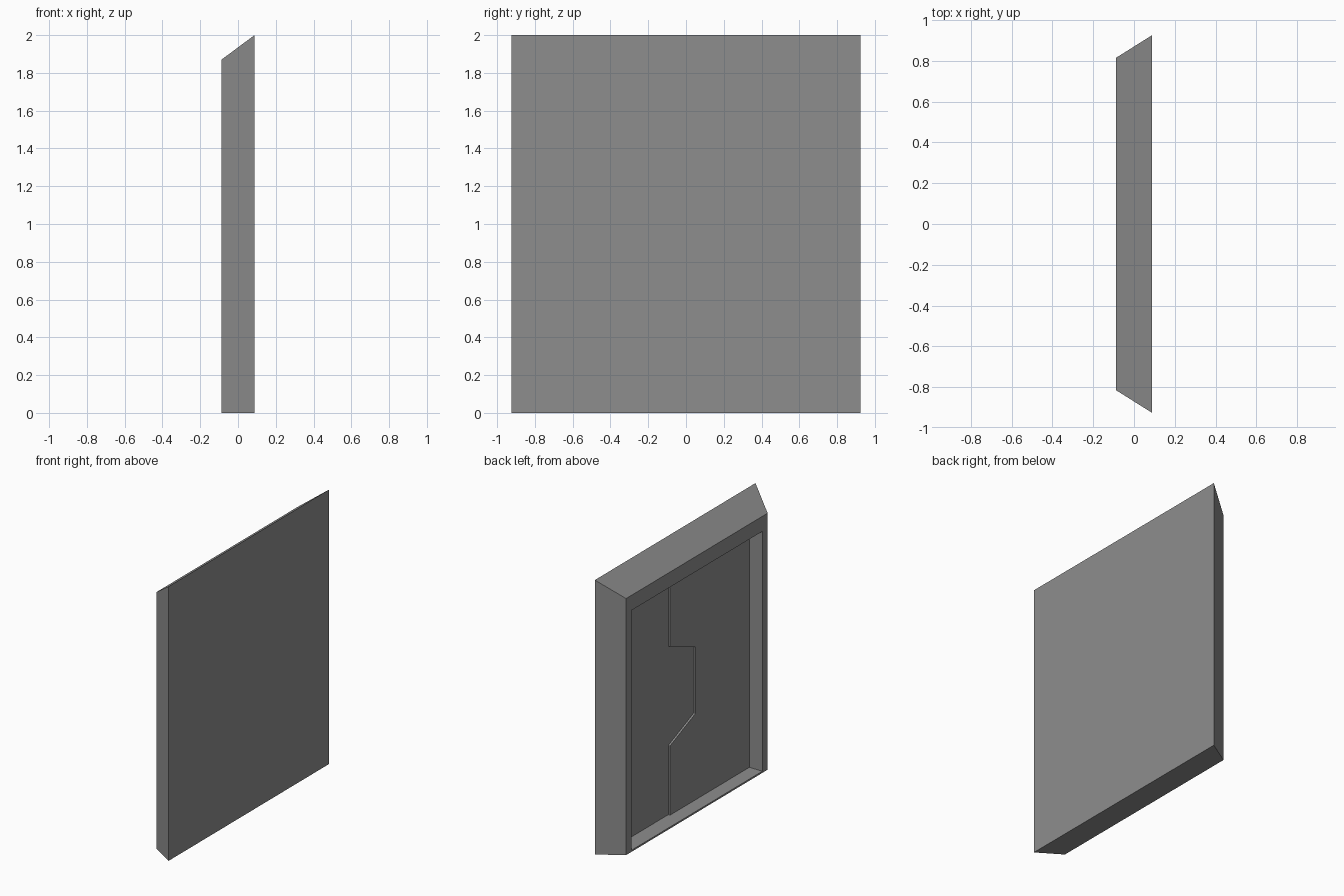
import bpy, bmesh

if "Cube" in bpy.data.objects:
    bpy.data.objects.remove(bpy.data.objects["Cube"])

X_BACK, X_FRONT = 0.0875, -0.0875
X_LEAF, STEP = 0.018, 0.014      # recess floor and overlap between leaves
HALF, Z0, Z1 = 0.755, 0.012, 1.76  # recess opening

gray = bpy.data.materials.new("plain_gray")
gray.diffuse_color = (0.27, 0.27, 0.27, 1)
gray.use_nodes = True
gray.node_tree.nodes["Principled BSDF"].inputs["Base Color"].default_value = gray.diffuse_color


def finish(name, bm):
    bmesh.ops.recalc_face_normals(bm, faces=bm.faces)
    me = bpy.data.meshes.new(name)
    bm.to_mesh(me)
    bm.free()
    me.materials.append(gray)
    ob = bpy.data.objects.new(name, me)
    bpy.context.collection.objects.link(ob)
    return ob


def ring(bm, x, half, z0, z1):
    return [bm.verts.new((x, y, z)) for y, z in
            ((-half, z0), (half, z0), (half, z1), (-half, z1))]


# Tapered frame: back plate, sloped sides, front border, recess walls
bm = bmesh.new()
rings = [ring(bm, X_BACK, 0.925, 0, 2.0),
         ring(bm, X_FRONT, 0.815, 0, 1.87),
         ring(bm, X_FRONT, HALF, Z0, Z1),
         ring(bm, X_LEAF + STEP, HALF, Z0, Z1)]
bm.faces.new(rings[0])
for a, b in zip(rings, rings[1:]):
    for i in range(4):
        j = (i + 1) % 4
        bm.faces.new((a[i], a[j], b[j], b[i]))
finish("door_frame", bm)

# Interlocking seam between the two leaves, bottom to top
seam = [(0.158, Z0), (0.158, 0.517), (-0.135, 0.641),
        (-0.135, 1.124), (0.158, 1.24), (0.158, Z1)]


def leaf(name, side, x, thick):
    bm = bmesh.new()
    pts = seam + [(side * HALF, Z1), (side * HALF, Z0)]
    front = [bm.verts.new((x, y, z)) for y, z in pts]
    face = bm.faces.new(front)
    if thick:  # visible step along the seam
        back = [bm.verts.new((x + thick, y, z)) for y, z in seam]
        for i in range(len(seam) - 1):
            bm.faces.new((front[i], front[i + 1], back[i + 1], back[i]))
    bm.normal_update()
    ob = finish(name, bm)
    # leaves face the open side of the recess
    if ob.data.polygons[0].normal.x > 0:
        ob.data.flip_normals()


leaf("tongue_leaf", 1, X_LEAF + STEP, 0)
leaf("slot_leaf", -1, X_LEAF, STEP)
